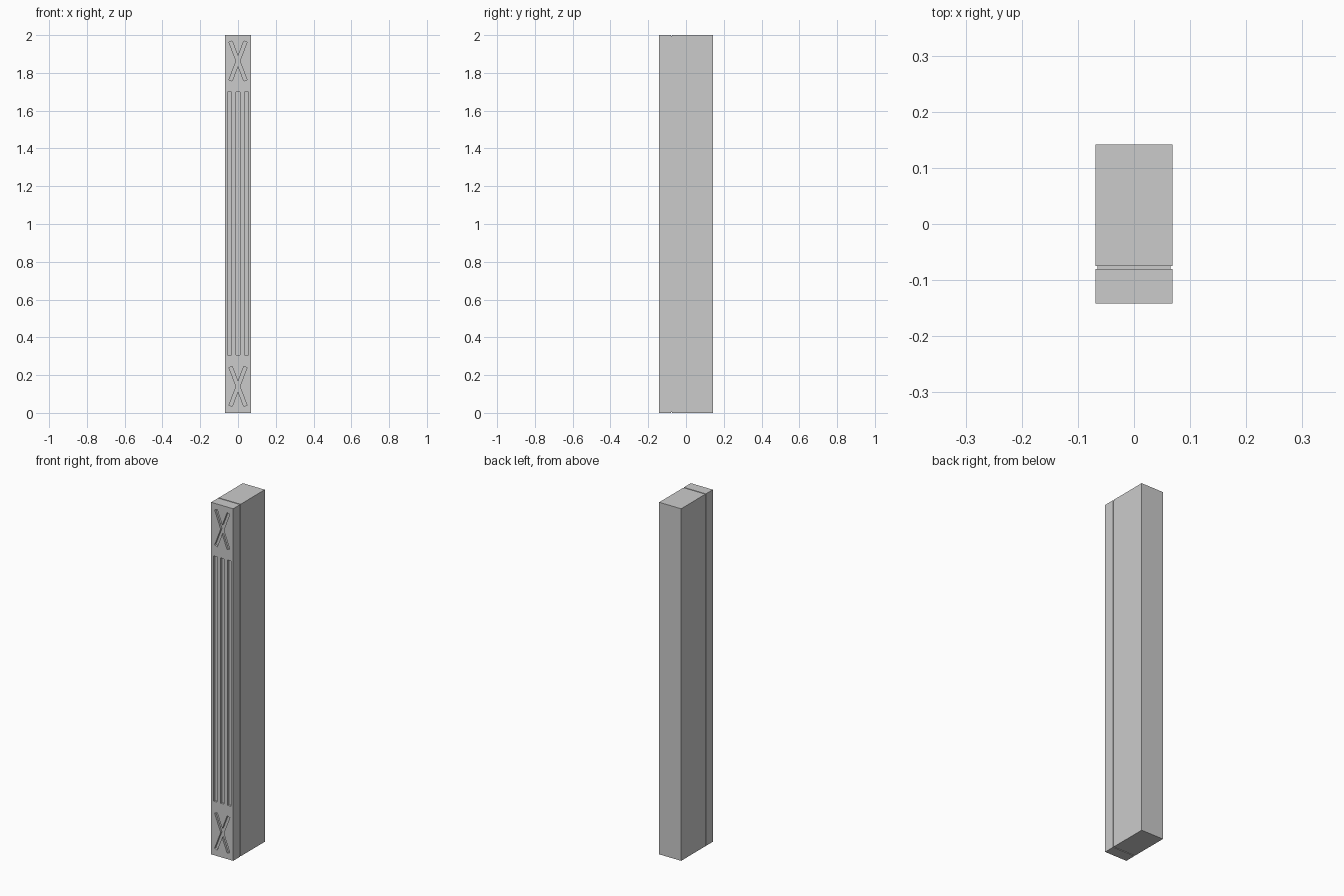
import bpy
from math import radians

if "Cube" in bpy.data.objects:
    bpy.data.objects.remove(bpy.data.objects["Cube"])

HX, Y0, Y1, H = 0.069, -0.142, 0.142, 2.0
SEAM_F, SEAM_B = -0.080, -0.075
INSET, DEPTH = 0.004, 0.012


def box(name, center, size, tilt=0.0):
    bpy.ops.mesh.primitive_cube_add(size=1, location=center, rotation=(0, tilt, 0))
    ob = bpy.context.object
    ob.name = name
    ob.scale = size
    bpy.ops.object.transform_apply(location=False, rotation=False, scale=True)
    return ob


def carve(target, cutter):
    cutter.hide_render = True
    mod = target.modifiers.new("carve", 'BOOLEAN')
    mod.operation = 'DIFFERENCE'
    mod.solver = 'EXACT'
    mod.object = cutter
    bpy.context.view_layer.objects.active = target
    bpy.ops.object.modifier_apply(modifier=mod.name)
    bpy.data.objects.remove(cutter, do_unlink=True)


# Main block behind the seam
box("pillar_body", (0, (SEAM_B + Y1) / 2, H / 2), (2 * HX, Y1 - SEAM_B, H))

# Thin recessed layer forming the seam
box("seam_core", (0, (SEAM_F + SEAM_B) / 2, H / 2),
    (2 * (HX - INSET), SEAM_B - SEAM_F, H - 2 * INSET))

# Front panel
panel = box("front_panel", (0, (Y0 + SEAM_F) / 2, H / 2), (2 * HX, SEAM_F - Y0, H))

# Three long vertical flutes
for x in (-0.044, 0, 0.044):
    carve(panel, box("flute_cutter", (x, Y0, 1.003), (0.021, 2 * DEPTH, 1.394)))

# Crossed grooves at top and bottom
for z in (0.14, 1.863):
    for side in (-1, 1):
        carve(panel, box("cross_cutter", (0, Y0, z), (0.018, 2 * DEPTH, 0.22),
                         side * radians(21)))
